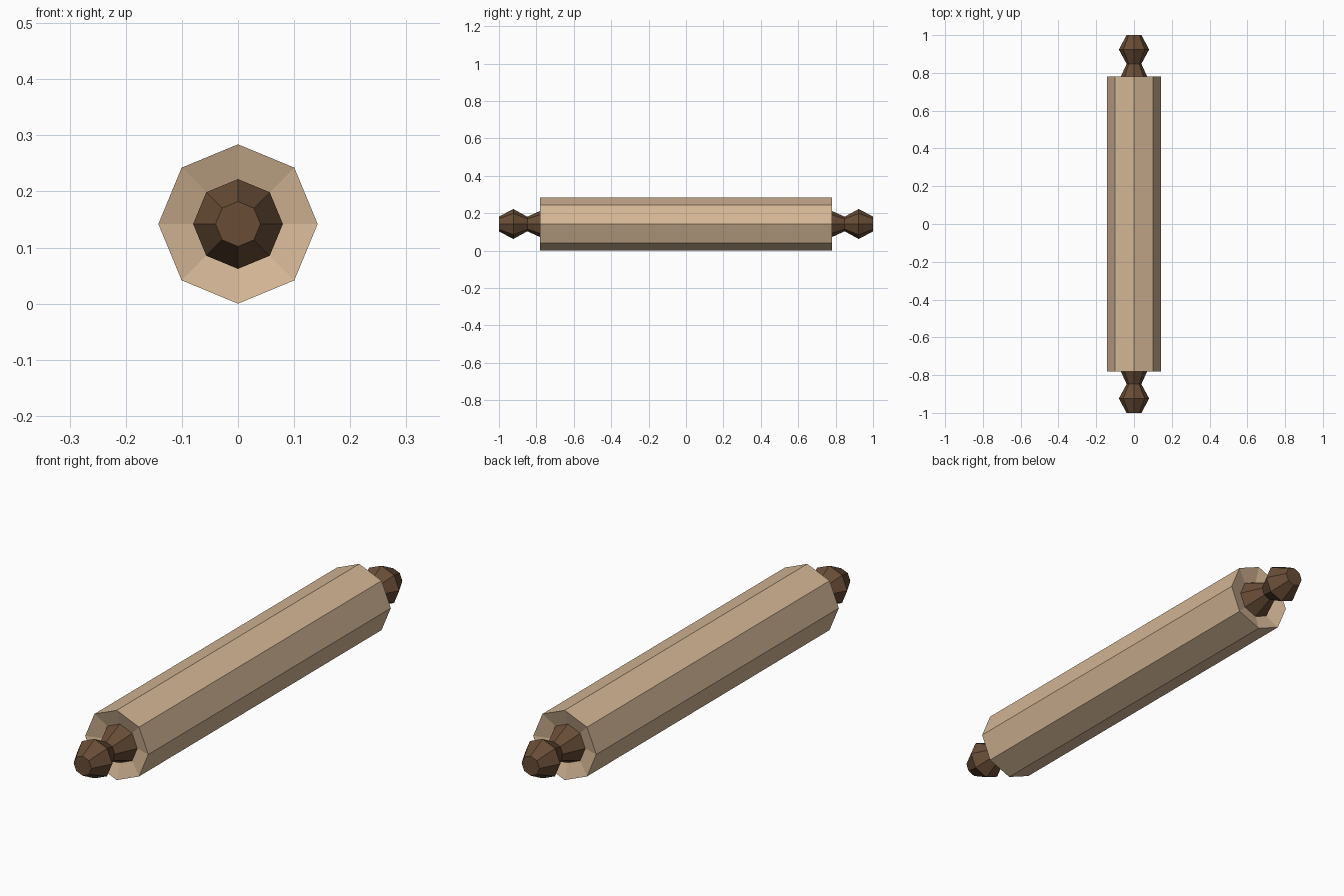
import bpy, bmesh, math

if "Cube" in bpy.data.objects:
    bpy.data.objects.remove(bpy.data.objects["Cube"])

SIDES = 8
RADIUS = 0.142          # barrel radius, also the height of its axis


def material(name, rgb):
    m = bpy.data.materials.new(name)
    m.diffuse_color = (*rgb, 1)
    m.use_nodes = True
    m.node_tree.nodes["Principled BSDF"].inputs["Base Color"].default_value = m.diffuse_color
    return m


def lathe_y(name, profile, mat, cap_end=False):
    """Spin (y, radius) points into an eight-sided shape around the y axis."""
    bm = bmesh.new()
    rings = []
    for y, r in profile:
        rings.append([bm.verts.new((r * math.sin(a), y, RADIUS + r * math.cos(a)))
                      for a in (2 * math.pi * i / SIDES for i in range(SIDES))])
    for a, b in zip(rings, rings[1:]):
        for i in range(SIDES):
            j = (i + 1) % SIDES
            bm.faces.new((a[i], a[j], b[j], b[i]))
    if cap_end:
        bm.faces.new(rings[0])
        bm.faces.new(rings[-1])
    bmesh.ops.recalc_face_normals(bm, faces=bm.faces)
    mesh = bpy.data.meshes.new(name)
    bm.to_mesh(mesh)
    bm.free()
    mesh.materials.append(mat)
    obj = bpy.data.objects.new(name, mesh)
    bpy.context.collection.objects.link(obj)
    return obj


light_wood = material("light wood", (0.658, 0.468, 0.300))
dark_wood = material("dark wood", (0.138, 0.074, 0.037))

# Barrel with shallow recessed ends, closed inside the handles
lathe_y("barrel", [(-0.76, 0.078), (-0.78, RADIUS), (0.78, RADIUS), (0.76, 0.078)],
        light_wood, cap_end=True)

# Turned handles: flared base, neck, bulb and flat tip
handle = [(0.76, 0.079), (0.848, 0.039), (0.923, 0.08), (1.0, 0.04)]
for name, s in (("front_handle", -1), ("back_handle", 1)):
    lathe_y(name, [(s * y, r) for y, r in handle], dark_wood, cap_end=True)
